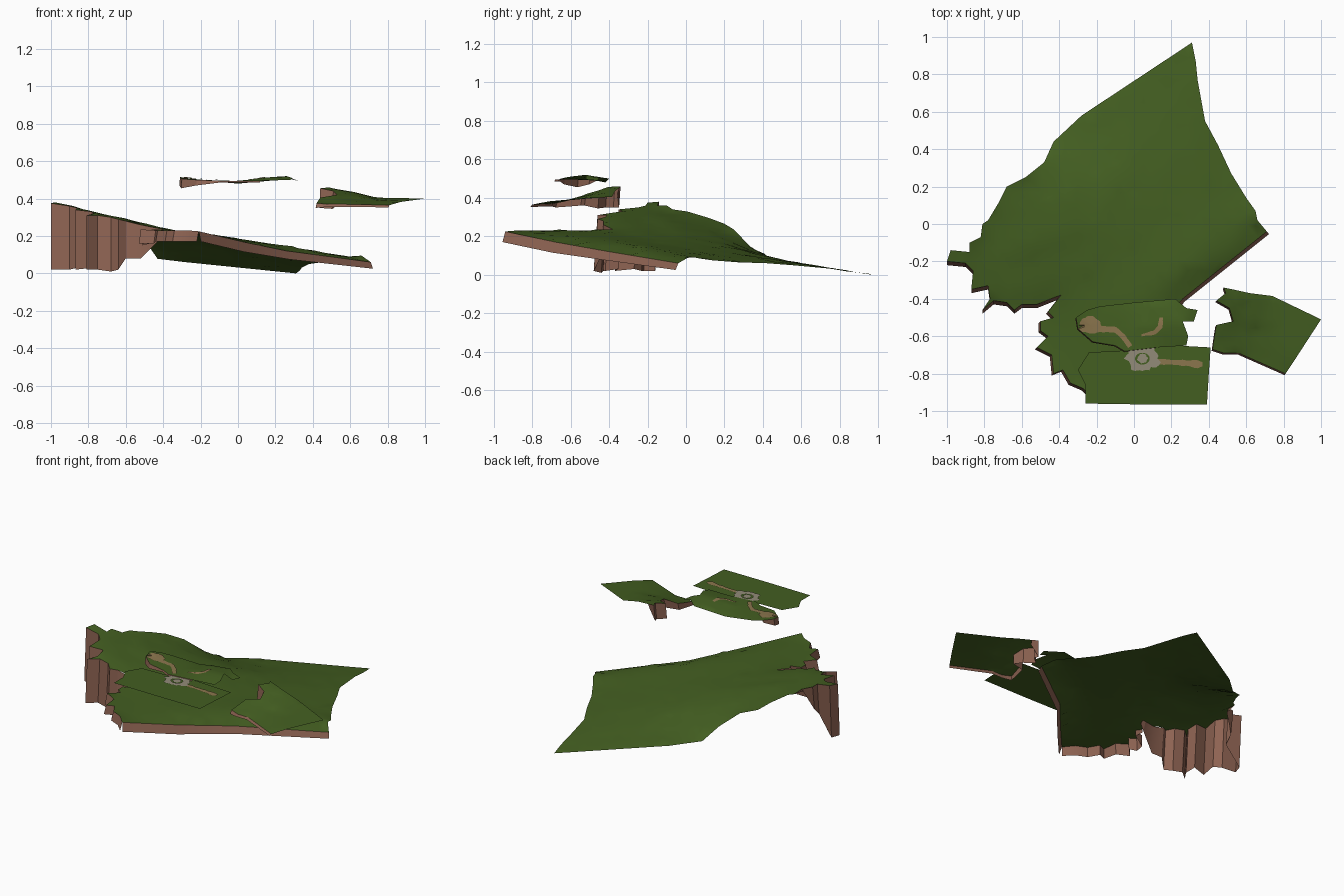
import bpy, math, random
from mathutils import Vector
from mathutils.geometry import delaunay_2d_cdt
from mathutils.bvhtree import BVHTree

if "Cube" in bpy.data.objects:
    bpy.data.objects.remove(bpy.data.objects["Cube"])

random.seed(4)


def material(name, rgb):
    m = bpy.data.materials.new(name)
    m.diffuse_color = (*rgb, 1)
    m.use_nodes = True
    m.node_tree.nodes["Principled BSDF"].inputs["Base Color"].default_value = m.diffuse_color
    return m


GRASS = material("grass green", (0.056, 0.112, 0.015))
ROCK = material("cliff brown", (0.27, 0.125, 0.085))
DIRT = material("path tan", (0.26, 0.18, 0.075))
STONE = material("paving grey", (0.29, 0.26, 0.19))


def make(name, verts, faces, mat, smooth=40):
    me = bpy.data.meshes.new(name)
    me.from_pydata([tuple(v) for v in verts], [], faces)
    me.materials.append(mat)
    ob = bpy.data.objects.new(name, me)
    bpy.context.collection.objects.link(ob)
    bpy.ops.object.select_all(action='DESELECT')
    ob.select_set(True)
    bpy.context.view_layer.objects.active = ob
    bpy.ops.object.shade_smooth_by_angle(angle=math.radians(smooth))
    return ob


def densify(pts, step, closed):
    out = []
    n = len(pts)
    for i in range(n if closed else n - 1):
        a, b = Vector(pts[i]), Vector(pts[(i + 1) % n])
        k = max(1, round((b - a).to_2d().length / step))
        out += [a.lerp(b, j / k) for j in range(k)]
    if not closed:
        out.append(Vector(pts[-1]))
    return out


def terrain(name, outline, ridges, step):
    """Grass sheet relaxed between a fixed outline and fixed ridge lines."""
    pts = densify(outline, step, True)
    n = len(pts)
    edges = [(i, (i + 1) % n) for i in range(n)]
    for r in ridges:
        d = densify(r, step, False)
        edges += [(len(pts) + i, len(pts) + i + 1) for i in range(len(d) - 1)]
        pts += d
    heights = [p[2] for p in pts]
    flat = [Vector((p[0], p[1])) for p in pts]
    x = min(p.x for p in flat) + step / 2
    while x < max(p.x for p in flat[:n]):
        y = min(p.y for p in flat[:n]) + step / 2
        while y < max(p.y for p in flat[:n]):
            if min((Vector((x, y)) - p).length for p in flat[:len(pts)]) > step * 0.45:
                flat.append(Vector((x, y)))
            y += step
        x += step
    vs, _, fs, orig, *_ = delaunay_2d_cdt(flat, edges, [], 1, 1e-5)
    near = {i: set() for f in fs for i in f}
    for f in fs:
        for i in f:
            near[i].update(j for j in f if j != i)
    z, free, ridge = {}, [], []
    for i in near:
        known = [o for o in orig[i] if o < len(heights)]
        z[i] = heights[known[0]] if known else sum(heights) / len(heights)
        if not known:
            free.append(i)
        elif known[0] >= n:
            ridge.append(i)
    for k in range(254):
        # the last passes round off the ridges too
        for i in free + (ridge if k > 251 else []):
            z[i] = sum(z[j] for j in near[i]) / len(near[i])
    index = {i: k for k, i in enumerate(near)}
    verts = [(vs[i].x, vs[i].y, z[i]) for i in near]
    faces = [[index[i] for i in f] for f in fs]
    make(name, verts, faces, GRASS, 60)
    return BVHTree.FromPolygons(verts, faces)


def cliff(name, pts, lean):
    """Wall hanging from (x, y, top, bottom) points."""
    verts, faces = [], []
    for i, (x, y, t, b) in enumerate(pts):
        verts += [(x, y, t), (x + lean[0], y + lean[1], b)]
        if i:
            faces.append((2 * i - 2, 2 * i - 1, 2 * i + 1, 2 * i))
    make(name, verts, faces, ROCK, 25)


def drape(tree, x, y, lift=0.004):
    hit = tree.ray_cast(Vector((x, y, 2)), Vector((0, 0, -1)))[0]
    return (x, y, (hit.z if hit else 0.49) + lift)


def ribbon(name, tree, path, mat):
    """Path strip from (x, y, half width) points."""
    d = densify(path, 0.02, False)
    verts, faces = [], []
    for i, p in enumerate(d):
        t = (d[min(i + 1, len(d) - 1)] - d[max(i - 1, 0)]).to_2d().normalized()
        w = p[2] * random.uniform(0.85, 1.15)
        for s in (1, 0, -1):
            verts.append(drape(tree, p[0] - t.y * w * s, p[1] + t.x * w * s))
        if i:
            a, b = 3 * i - 3, 3 * i
            faces += [(a, a + 1, b + 1, b), (a + 1, a + 2, b + 2, b + 1)]
    make(name, verts, faces, mat)


def ring(name, tree, cx, cy, r0, rx, ry, mat, rough=0.12):
    """Ragged patch, with a hole when r0 > 0."""
    n, verts, faces = 28, [], []
    for i in range(n):
        a = 2 * math.pi * i / n
        k = 1 + random.uniform(-rough, rough)
        for q in (r0, (r0 + 1) / 2 * k, k):
            verts.append(drape(tree, cx + rx * q * math.cos(a), cy + ry * q * math.sin(a), 0.005))
        a, b = 3 * i, 3 * ((i + 1) % n)
        faces += [(a, a + 1, b + 1, b), (a + 1, a + 2, b + 2, b + 1)]
    make(name, verts, faces, mat)


# Large hillside: right edge, back edge, tall cliff edge, lower cliff edge, front lip
right_edge = [(.71, -.04, .06), (.66, .02, .095), (.65, .07, .085), (.6, .14, .075), (.52, .27, .065),
              (.45, .42, .06), (.38, .55, .05), (.34, .77, .03), (.33, .87, .015), (.31, .97, 0)]
back_edge = [(-.28, .58, .06), (-.43, .44, .078), (-.48, .33, .15), (-.58, .25, .235),
             (-.68, .2, .265), (-.72, .12, .295), (-.78, .02, .325)]
tall = [(-.81, 0, .33, .325), (-.82, -.07, .34, .32), (-.88, -.1, .36, .2), (-.88, -.15, .36, .15),
        (-.98, -.14, .38, .02), (-1, -.2, .375, .02), (-.9, -.21, .36, .02), (-.86, -.25, .35, .03),
        (-.87, -.35, .34, .02), (-.78, -.33, .33, .03), (-.77, -.4, .32, .02), (-.81, -.46, .31, .02),
        (-.75, -.41, .31, .02), (-.68, -.42, .3, .01), (-.64, -.46, .29, .02), (-.6, -.43, .28, .08),
        (-.52, -.43, .26, .08), (-.42, -.39, .24, .18), (-.39, -.38, .235, .22)]
low = [(-.39, -.38, .235, .23), (-.46, -.47, .235, .22), (-.43, -.5, .23, .2), (-.5, -.52, .23, .16),
       (-.5, -.57, .23, .15), (-.46, -.6, .23, .16), (-.52, -.66, .235, .16), (-.44, -.7, .23, .16),
       (-.43, -.8, .23, .17), (-.38, -.78, .23, .17), (-.34, -.85, .23, .17), (-.27, -.88, .23, .17),
       (-.21, -.94, .225, .17)]
lip = [(-.21, -.94, .225, .17), (.02, -.68, .17, .115), (.26, -.4, .12, .075), (.71, -.04, .06, .025)]
outline = right_edge + back_edge + [p[:3] for p in tall + low[1:] + lip[1:-1]]
ridges = [[(.61, -.01, .1), (.27, -.28, .155), (-.16, -.75, .215)],
          [(.5, .26, .068), (.1, -.02, .14), (-.3, -.32, .22)],
          [(.37, .54, .055), (0, .2, .135), (-.3, -.05, .22), (-.65, -.22, .31)],
          [(.31, .78, .03), (-.05, .48, .08), (-.35, .38, .1)],
          [(-.05, .35, .11), (-.3, .22, .175), (-.62, .06, .28)]]
terrain("hillside_grass", outline, ridges, 0.06)
cliff("tall_cliff", tall, (0, -.02))
cliff("low_cliff", low, (-.01, -.01))
cliff("front_lip", lip, (.012, -.014))

# Small upper plateau on the right
side_wall = [(.53, -.35, .45, .42), (.48, -.34, .46, .35), (.49, -.37, .46, .35), (.44, -.41, .455, .35),
             (.51, -.45, .44, .345), (.53, -.52, .42, .36), (.44, -.54, .405, .36), (.43, -.6, .39, .355),
             (.42, -.67, .375, .35), (.48, -.69, .37, .355), (.56, -.69, .37, .355), (.81, -.8, .365, .353)]
terrain("side_plateau_grass", [(.87, -.71, .382), (1, -.51, .4), (.74, -.385, .405), (.62, -.37, .435)]
        + [p[:3] for p in side_wall], [[(.9, -.61, .39), (.72, -.54, .392), (.58, -.57, .4)],
                                       [(.74, -.43, .402), (.58, -.41, .445)]], 0.035)
cliff("side_plateau_cliff", side_wall, (-.005, -.008))

# Upper island with winding paths
island_wall = [(-.25, -.46, .505, .49), (-.31, -.5, .515, .47), (-.3, -.56, .505, .455),
               (-.22, -.63, .5, .47), (-.1, -.65, .495, .485), (-.05, -.68, .495, .485),
               (.12, -.66, .495, .485)]
island = terrain("upper_island_grass", [p[:3] for p in island_wall]
                 + [(.28, -.65, .5), (.29, -.6, .51), (.26, -.52, .52), (.32, -.52, .495), (.34, -.46, .49),
                    (.28, -.45, .505), (.22, -.4, .5), (0, -.42, .48), (-.18, -.44, .495)],
                 [[(-.2, -.54, .502), (0, -.55, .49), (.1, -.53, .515), (.2, -.5, .53)]], 0.035)
cliff("upper_island_cliff", island_wall, (-.004, -.004))
ring("island_clearing", island, -.235, -.54, 0, .062, .045, DIRT)
ribbon("island_path", island, [(-.2, -.56, .02), (-.1, -.565, .014), (-.06, -.6, .013), (-.02, -.655, .012)], DIRT)
ribbon("curved_path", island, [(.145, -.5, .009), (.14, -.55, .014), (.11, -.58, .012), (.04, -.595, .006)], DIRT)

# Flat upper meadow with paved circle and path
meadow = terrain("flat_meadow_grass", [(-.26, -.96, .487), (.06, -.965, .487), (.39, -.965, .487), (.4, -.8, .487),
                                       (.41, -.66, .487), (.14, -.645, .487), (-.02, -.65, .487), (-.08, -.68, .487),
                                       (-.24, -.685, .487), (-.3, -.78, .487), (-.26, -.86, .487)], [], 0.1)
ring("paved_circle", meadow, .045, -.72, .45, .087, .07, STONE, 0.18)
ring("paved_centre", meadow, .045, -.72, 0, .028, .025, STONE)
ribbon("meadow_path", meadow, [(.12, -.735, .016), (.22, -.74, .014), (.3, -.745, .016), (.34, -.75, .022),
                               (.365, -.75, .01)], DIRT)
